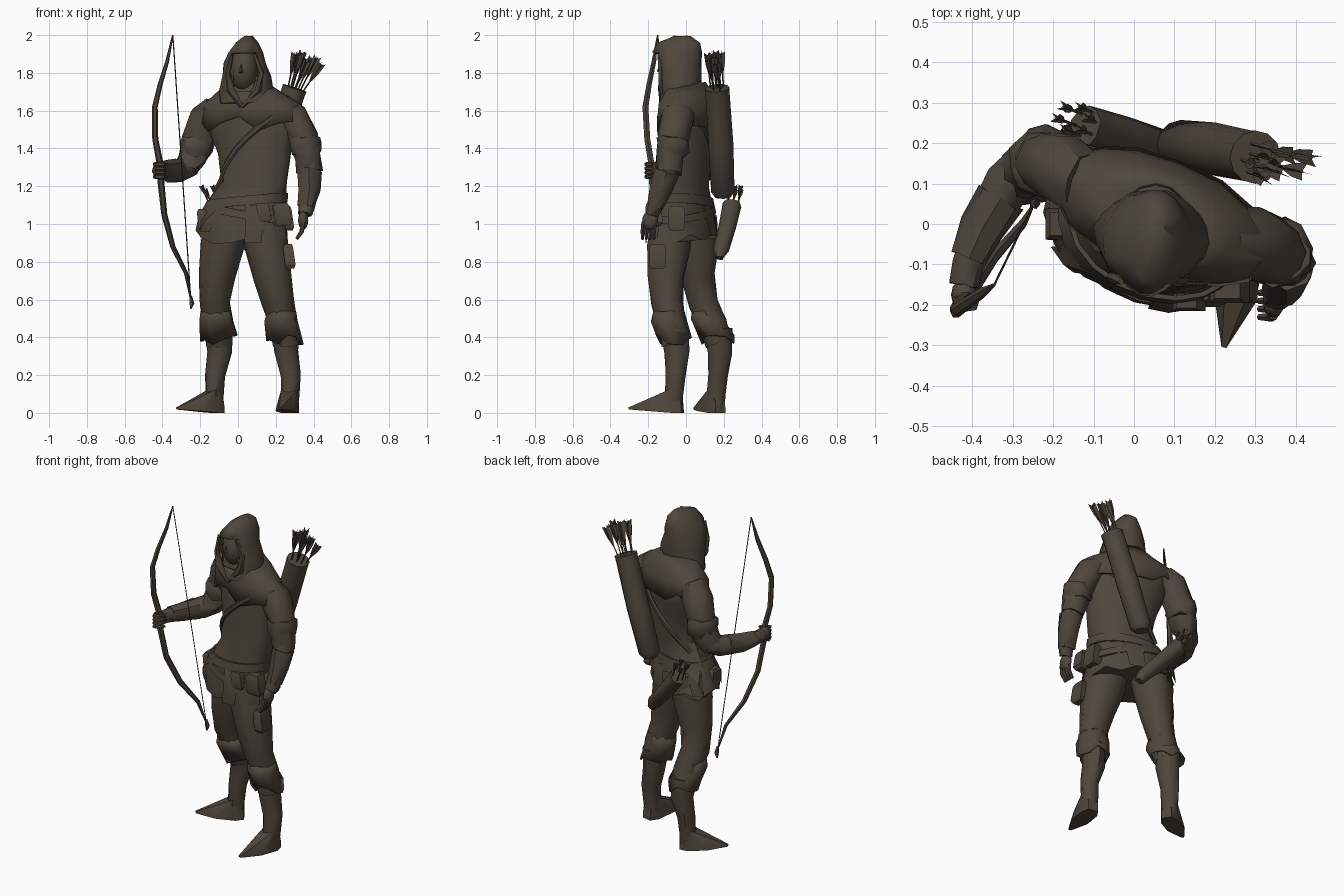
import bpy, bmesh, math, random
from mathutils import Vector as V

random.seed(4)
mat = bpy.data.materials.new("dark brown leather")
mat.diffuse_color = (0.078, 0.062, 0.046, 1)
TURN = math.radians(-23)          # the body is turned towards its right


def finish(name, bm, angle=45):
    bmesh.ops.recalc_face_normals(bm, faces=bm.faces)
    me = bpy.data.meshes.new(name)
    bm.to_mesh(me)
    bm.free()
    me.materials.append(mat)
    ob = bpy.data.objects.new(name, me)
    bpy.context.collection.objects.link(ob)
    bpy.ops.object.select_all(action='DESELECT')
    ob.select_set(True)
    bpy.context.view_layer.objects.active = ob
    bpy.ops.object.shade_smooth_by_angle(angle=math.radians(angle))
    return ob


def skin(name, rings, caps=True, hole=None, thick=0, angle=45):
    """Join rings of points into a surface."""
    bm = bmesh.new()
    vs = [[bm.verts.new(p) for p in r] for r in rings]
    n = len(vs[0])
    for a, b in zip(vs, vs[1:]):
        for i in range(n):
            j = (i + 1) % n
            bm.faces.new((a[i], a[j], b[j], b[i]))
    if caps:
        bm.faces.new(vs[0])
        bm.faces.new(vs[-1])
    if hole:
        bad = [f for f in bm.faces if hole(f.calc_center_median())]
        bmesh.ops.delete(bm, geom=bad, context='FACES')
    ob = finish(name, bm, angle)
    if thick:
        m = ob.modifiers.new("thickness", 'SOLIDIFY')
        m.thickness = thick
    return ob


def level_ring(x, y, z, rx, ry, turn=TURN, n=16, jit=0.005, jag=0.0):
    pts = []
    for i in range(n):
        a = 2 * math.pi * i / n
        u, v = rx * math.cos(a), ry * math.sin(a)
        pts.append(V((x + u * math.cos(turn) - v * math.sin(turn),
                      y + u * math.sin(turn) + v * math.cos(turn),
                      z + random.uniform(-jag, jag)))
                   + V([random.uniform(-jit, jit) for _ in range(3)]))
    return pts


def tube(name, path, n=9, jit=0.0, ref=(1, 0, 0), caps=True, angle=45):
    """path: (x, y, z, radius[, second radius])."""
    P = [V(p[:3]) for p in path]
    rings = []
    for k, p in enumerate(path):
        t = (P[min(k + 1, len(P) - 1)] - P[max(k - 1, 0)]).normalized()
        s = (V(ref) - t * V(ref).dot(t)).normalized()
        w = t.cross(s)
        ra, rb = p[3], p[-1]
        rings.append([P[k] + s * ra * math.cos(2 * math.pi * i / n) + w * rb * math.sin(2 * math.pi * i / n)
                      + V([random.uniform(-jit, jit) for _ in range(3)]) for i in range(n)])
    return skin(name, rings, caps, angle=angle)


def hull(name, pts):
    bm = bmesh.new()
    for p in pts:
        bm.verts.new(p)
    bmesh.ops.convex_hull(bm, input=bm.verts)
    return finish(name, bm, 30)


def ball(name, c, r):
    bm = bmesh.new()
    bmesh.ops.create_uvsphere(bm, u_segments=12, v_segments=8, radius=1)
    bmesh.ops.scale(bm, vec=r, verts=bm.verts)
    bmesh.ops.translate(bm, vec=c, verts=bm.verts)
    return finish(name, bm, 60)


# Tunic with skirt
TORSO = [(0.02, -0.015, 0.93, 0.26, 0.168), (0.025, -0.02, 1.02, 0.242, 0.16), (0.05, -0.025, 1.13, 0.205, 0.145),
         (0.085, -0.025, 1.22, 0.182, 0.128), (0.085, -0.01, 1.36, 0.2, 0.135), (0.075, 0.005, 1.48, 0.23, 0.138),
         (0.07, 0.015, 1.58, 0.255, 0.125), (0.065, 0.015, 1.66, 0.19, 0.11), (0.05, 0.0, 1.74, 0.09, 0.09)]
skin("tunic", [level_ring(*r, jit=0.011, jag=0.035 if k == 0 else 0) for k, r in enumerate(TORSO)])


def surf(z, deg, off=0.012):
    """Point on the tunic surface; 0 is its left, -90 its front."""
    zc = min(max(z, TORSO[0][2]), TORSO[-1][2])
    a, b = next((a, b) for a, b in zip(TORSO, TORSO[1:]) if zc <= b[2])
    t = (zc - a[2]) / (b[2] - a[2])
    x, y, _, rx, ry = [p + (q - p) * t for p, q in zip(a, b)]
    c, s = (rx + off) * math.cos(math.radians(deg)), (ry + off) * math.sin(math.radians(deg))
    return V((x + c * math.cos(TURN) - s * math.sin(TURN), y + c * math.sin(TURN) + s * math.cos(TURN), z))


# Belts and straps
for name, z0, tilt, h in (("belt", 1.12, 0.02, 0.025), ("hip_belt", 1.06, -0.04, 0.02)):
    skin(name, [[surf(z0 + dz + tilt * math.cos(math.radians(d)), d, off) for d in range(0, 360, 20)]
                for dz, off in ((-h, 0.002), (-h, 0.014), (h, 0.014), (h, 0.002))], caps=False)
for name, a, b in (("quiver_strap", (1.62, -35), (1.18, -165)), ("back_strap", (1.62, 35), (1.18, 165))):
    tube(name, [(*surf(a[0] + (b[0] - a[0]) * t / 8, a[1] + (b[1] - a[1]) * t / 8, 0.004), 0.016, 0.01)
                for t in range(9)], 6, ref=(0, 0, 1))

# Shoulder cowl with ragged hem, hood and face
skin("cowl", [level_ring(0.05, 0.0, 1.75, 0.10, 0.10), level_ring(0.06, 0.015, 1.69, 0.19, 0.118),
              level_ring(0.06, 0.02, 1.63, 0.28, 0.132, jit=0.01),
              level_ring(0.065, 0.02, 1.53, 0.285, 0.146, jit=0.012, jag=0.045)], caps=False, thick=0.01)
FACE = -0.12


def face_gap(c):
    a = math.atan2(c.x - 0.045, -(c.y + 0.04))
    return 1.7 < c.z < 1.93 and abs(a + 0.12) < (0.8 if c.z < 1.86 else 0.6)


skin("hood", [level_ring(*r, turn=FACE, n=18, jit=0.003) for r in (
    (0.045, -0.025, 1.64, 0.145, 0.115), (0.045, -0.028, 1.70, 0.145, 0.108), (0.045, -0.035, 1.78, 0.13, 0.12),
    (0.035, -0.048, 1.85, 0.113, 0.133), (0.042, -0.048, 1.91, 0.09, 0.132), (0.05, -0.035, 1.96, 0.06, 0.11),
    (0.055, -0.02, 1.995, 0.022, 0.045))], hole=face_gap, thick=0.015)
ball("head", (0.03, -0.055, 1.82), (0.078, 0.092, 0.12))
hull("nose", [(0.018, -0.14, 1.85), (0.002, -0.14, 1.80), (0.034, -0.14, 1.80), (0.016, -0.155, 1.808)])
for s in (-1, 1):
    tube("hood_edge_fold", [(0.03 + s * 0.06, -0.14, 1.9, 0.01), (0.035 + s * 0.09, -0.13, 1.80, 0.016),
                            (0.03 + s * 0.07, -0.125, 1.71, 0.022), (0.02, -0.13, 1.62, 0.01)], 6, 0.004)

# Legs
tube("right_leg", [(-0.06, 0.05, 1.04, 0.115), (-0.085, 0.06, 0.88, 0.115), (-0.115, 0.065, 0.72, 0.095),
                   (-0.125, 0.09, 0.58, 0.08), (-0.105, 0.14, 0.47, 0.076), (-0.095, 0.17, 0.36, 0.068)], 10, 0.006)
tube("left_leg", [(0.13, -0.07, 1.04, 0.12), (0.15, -0.09, 0.88, 0.118), (0.185, -0.105, 0.72, 0.1),
                  (0.215, -0.1, 0.58, 0.084), (0.24, -0.075, 0.47, 0.078), (0.255, -0.06, 0.36, 0.07)], 10, 0.006)

# Trouser cuffs, boot shafts and pointed feet
for side, (kx, ky), (bx, by), (ax, ay), toe in (
        ("right", (-0.115, 0.11), (-0.105, 0.17), (-0.125, 0.16), (-0.325, 0.045)),
        ("left", (0.23, -0.09), (0.25, -0.06), (0.275, -0.065), (0.222, -0.305))):
    skin(side + "_trouser_cuff", [level_ring(kx, ky, 0.54, 0.078, 0.082, n=12),
                                  level_ring(kx, ky, 0.49, 0.09, 0.09, n=12, jit=0.008),
                                  level_ring(bx, by, 0.39, 0.1, 0.09, n=12, jit=0.008, jag=0.03)],
         caps=False, thick=0.01)
    tube(side + "_boot_shaft", [(bx, by, 0.44, 0.075), (bx + 0.005, by + 0.012, 0.32, 0.066),
                                (ax + 0.005, ay + 0.01, 0.2, 0.054), (ax, ay, 0.09, 0.05), (ax, ay, 0.02, 0.045)], 9, 0.004)
    A = V((ax, ay, 0))
    d = V((*toe, 0)) - A
    L = d.length
    d.normalize()
    w = V((-d.y, d.x, 0))
    hull(side + "_boot_foot", [A + d * f * L + w * s * hw + V((0, 0, z)) for s in (-1, 1) for f, hw, z in (
        (-0.2, 0.03, 0), (-0.18, 0.03, 0.06), (0.0, 0.05, 0.0), (0.0, 0.045, 0.13), (0.2, 0.042, 0.105),
        (0.5, 0.052, 0.01), (0.5, 0.038, 0.062), (0.98, 0.008, 0.018), (1.0, 0.006, 0.028))])

# Arms: sleeve, forearm, bracer
tube("right_sleeve", [(-0.11, 0.1, 1.61, 0.08), (-0.17, 0.135, 1.55, 0.09), (-0.21, 0.15, 1.44, 0.085),
                      (-0.245, 0.15, 1.34, 0.074), (-0.275, 0.125, 1.29, 0.064)], 10, 0.009)
tube("right_forearm", [(-0.25, 0.15, 1.31, 0.062), (-0.31, 0.1, 1.285, 0.062), (-0.37, 0.0, 1.28, 0.053),
                       (-0.41, -0.1, 1.285, 0.04), (-0.42, -0.15, 1.285, 0.036)], 10, 0.004, ref=(0, 0, 1))
tube("right_bracer", [(-0.33, 0.065, 1.285, 0.063), (-0.375, -0.01, 1.28, 0.057), (-0.408, -0.085, 1.285, 0.045)],
     8, 0.004, ref=(0, 0, 1))
tube("left_sleeve", [(0.22, -0.035, 1.62, 0.075), (0.29, -0.05, 1.56, 0.088), (0.34, -0.065, 1.46, 0.08),
                     (0.37, -0.08, 1.36, 0.072), (0.38, -0.09, 1.27, 0.064)], 10, 0.009)
tube("left_forearm", [(0.375, -0.08, 1.33, 0.062), (0.38, -0.115, 1.22, 0.058), (0.365, -0.16, 1.1, 0.042),
                      (0.355, -0.18, 1.05, 0.036)], 10, 0.004)
tube("left_bracer", [(0.38, -0.1, 1.28, 0.066), (0.375, -0.135, 1.18, 0.058), (0.362, -0.165, 1.09, 0.046)], 8, 0.005)
for name, x, y, z, r in (("right_sleeve_wrap", -0.22, 0.15, 1.41, 0.084), ("left_sleeve_wrap", 0.358, -0.075, 1.41, 0.08)):
    skin(name, [level_ring(x, y, z + dz, r * k, r * k, n=10, jit=0.01) for dz, k in
                ((0.055, 0.94), (0.03, 1.05), (-0.02, 1.05), (-0.05, 0.9))])

# Hands
ball("right_palm", (-0.42, -0.175, 1.285), (0.032, 0.04, 0.045))
ball("left_palm", (0.345, -0.19, 1.02), (0.027, 0.042, 0.05))
for i in range(4):
    z = 1.25 + i * 0.022
    tube("right_finger", [(-0.44, -0.18, z, 0.012), (-0.43, -0.21, z, 0.012), (-0.395, -0.205, z, 0.011),
                          (-0.385, -0.175, z, 0.009)], 6, ref=(0, 0, 1))
    y = -0.165 - i * 0.02
    tube("left_finger", [(0.345, y, 1.01, 0.013), (0.337, y - 0.005, 0.96, 0.012), (0.31, y - 0.005, 0.92, 0.008)], 6)

# Bow, string and tassel
tube("bow", [(-0.345, -0.15, 2.0, 0.004), (-0.375, -0.17, 1.86, 0.01, 0.014), (-0.412, -0.195, 1.74, 0.013, 0.016),
             (-0.44, -0.215, 1.62, 0.015, 0.018), (-0.438, -0.205, 1.45, 0.016, 0.018), (-0.415, -0.185, 1.33, 0.018),
             (-0.408, -0.18, 1.22, 0.018), (-0.39, -0.15, 1.05, 0.016, 0.018), (-0.345, -0.08, 0.88, 0.014, 0.017),
             (-0.275, 0.0, 0.74, 0.011, 0.012), (-0.25, 0.045, 0.6, 0.004)], 6)
tube("bow_string", [(-0.345, -0.15, 2.0, 0.003), (-0.25, 0.045, 0.6, 0.003)], 4)
tube("bow_tassel", [(-0.25, 0.045, 0.62, 0.006), (-0.245, 0.05, 0.58, 0.014), (-0.25, 0.05, 0.55, 0.004)], 5)


# Arrow with crossed feathers
def arrow(name, a, b, feather, width):
    a, b = V(a), V(b)
    t = (b - a).normalized()
    tube(name + "_shaft", [(*a, 0.004), (*b, 0.004)], 4)
    s = t.cross(V((random.uniform(-1, 1), 1, 0))).normalized()
    for k in range(2):
        w = s if k == 0 else t.cross(s)
        bm = bmesh.new()
        bm.faces.new([bm.verts.new(b + t * h * feather + w * d * width) for h, d in (
            (-1, 0), (-0.4, 0.8), (0.1, 1), (0, 0.2), (0, -0.2), (0.1, -1), (-0.4, -0.8))])
        finish(name + "_feathers", bm)


# Back quiver with arrows
tube("back_quiver", [(0.11, 0.195, 1.14, 0.04), (0.115, 0.195, 1.17, 0.062), (0.2, 0.185, 1.42, 0.066),
                     (0.29, 0.167, 1.69, 0.064), (0.3, 0.165, 1.72, 0.066)], 12)
for i in range(9):
    a = i * 2.4
    r = 0.04 * math.sqrt(i / 8)
    c, s = r * math.cos(a), r * math.sin(a)
    arrow("arrow", (0.28 + c, 0.17 + s, 1.66), (0.36 + c * 2.1, 0.148 + s * 1.1, 1.88 - c * 0.7 + random.uniform(-0.03, 0.02)),
          0.13, 0.022)

# Hip quiver with bolts
tube("hip_quiver", [(0.11, 0.175, 0.82, 0.025), (0.09, 0.185, 0.86, 0.04), (-0.02, 0.215, 0.98, 0.046),
                    (-0.12, 0.245, 1.1, 0.05)], 9, 0.004)
for i in range(6):
    c, s = 0.032 * math.cos(i * 1.05), 0.032 * math.sin(i * 1.05)
    arrow("bolt", (-0.1 + c, 0.24 + s, 1.06), (-0.155 + c * 1.2, 0.262 + s, 1.18 + 0.02 * (i % 2)), 0.06, 0.016)

# Pouches on belts and thigh
for name, (x, y, z), (w, d, h) in (
        ("left_pouch", (0.23, -0.16, 1.05), (0.045, 0.035, 0.06)), ("front_pouch", (0.13, -0.19, 1.06), (0.035, 0.025, 0.05)),
        ("right_pouch", (-0.18, 0.0, 1.02), (0.04, 0.04, 0.06)), ("thigh_holster", (0.265, -0.15, 0.83), (0.028, 0.045, 0.065)),
        ("side_pouch", (0.255, -0.05, 1.03), (0.03, 0.045, 0.065))):
    hull(name, [(x + i * w * k + (0.012 if q < 0 else 0), y + j * d * k, z + q * h) for i in (-1, 1) for j in (-1, 1)
                for q, k in ((-1, 0.75), (-0.7, 1), (0.7, 0.95), (1, 0.7))])

# Ragged cloth flaps below the belt
for deg, length in ((-125, 0.14), (-60, 0.2), (-20, 0.18), (160, 0.15), (90, 0.16)):
    p = [surf(1.1, deg + s, 0.01) for s in (-14, 14)]
    q = [surf(1.1 - length, deg + s, 0.015) for s in (-11, 9)]
    hull("cloth_flap", p + q + [surf(1.02, deg, 0.025), surf(1.1, deg, 0.005)])
